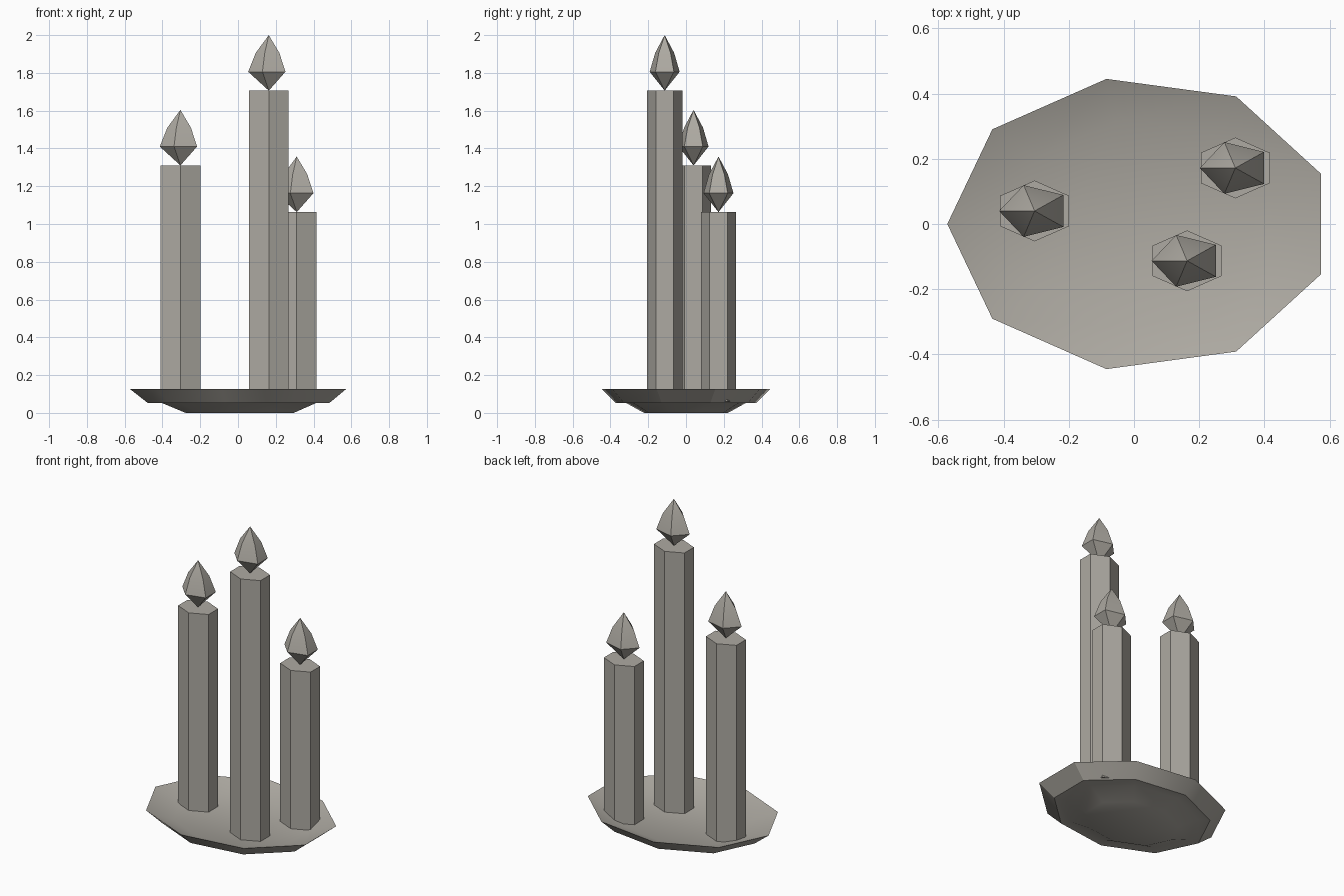
import bpy, bmesh, math

if "Cube" in bpy.data.objects:
    bpy.data.objects.remove(bpy.data.objects["Cube"])

SQUASH = 0.765  # everything is narrower front to back

clay = bpy.data.materials.new("warm_grey")
clay.diffuse_color = (0.42, 0.40, 0.36, 1.0)
clay.use_nodes = True
clay.node_tree.nodes["Principled BSDF"].inputs["Base Color"].default_value = clay.diffuse_color


def lathe(name, profile, sides, turn, loc):
    """Spin (radius, z) points into a closed faceted solid; radius 0 makes a tip."""
    bm = bmesh.new()
    rings = []
    for r, z in profile:
        if r == 0:
            rings.append([bm.verts.new((0, 0, z))] * sides)
            continue
        ring = []
        for i in range(sides):
            a = turn + math.tau * i / sides
            ring.append(bm.verts.new((r * math.cos(a), r * SQUASH * math.sin(a), z)))
        rings.append(ring)
    for low, high in zip(rings, rings[1:]):
        for i in range(sides):
            j = (i + 1) % sides
            bm.faces.new(list(dict.fromkeys((low[i], low[j], high[j], high[i]))))
    for end in (rings[0], rings[-1]):
        if end[0] is not end[1]:
            bm.faces.new(end)
    bmesh.ops.recalc_face_normals(bm, faces=bm.faces)
    mesh = bpy.data.meshes.new(name)
    bm.to_mesh(mesh)
    bm.free()
    mesh.materials.append(clay)
    obj = bpy.data.objects.new(name, mesh)
    obj.location = loc
    bpy.context.collection.objects.link(obj)
    bpy.ops.object.select_all(action='DESELECT')
    obj.select_set(True)
    bpy.context.view_layer.objects.active = obj
    bpy.ops.object.shade_smooth_by_angle(angle=math.radians(30))
    return obj


# Nine-sided dish: foot, stepped underside, rim, sunken floor
lathe("dish",
      [(0.295, 0), (0.42, 0.052), (0.495, 0.052), (0.591, 0.127), (0.418, 0.07)],
      9, math.pi, (0.018, 0, 0))

# Three candles, each with a flame standing on its point
candles = {
    "left": (-0.305, 0.04, 1.31),
    "tall": (0.163, -0.113, 1.706),
    "short": (0.311, 0.172, 1.063),
}
for label, (x, y, top) in candles.items():
    lathe(f"{label}_candle", [(0.122, 0.06), (0.122, top)], 6, math.pi / 2, (x, y, 0))
    lathe(f"{label}_flame", [(0, 0), (0.109, 0.1), (0.069, 0.2), (0, 0.294)],
          5, math.pi, (x, y, top))
